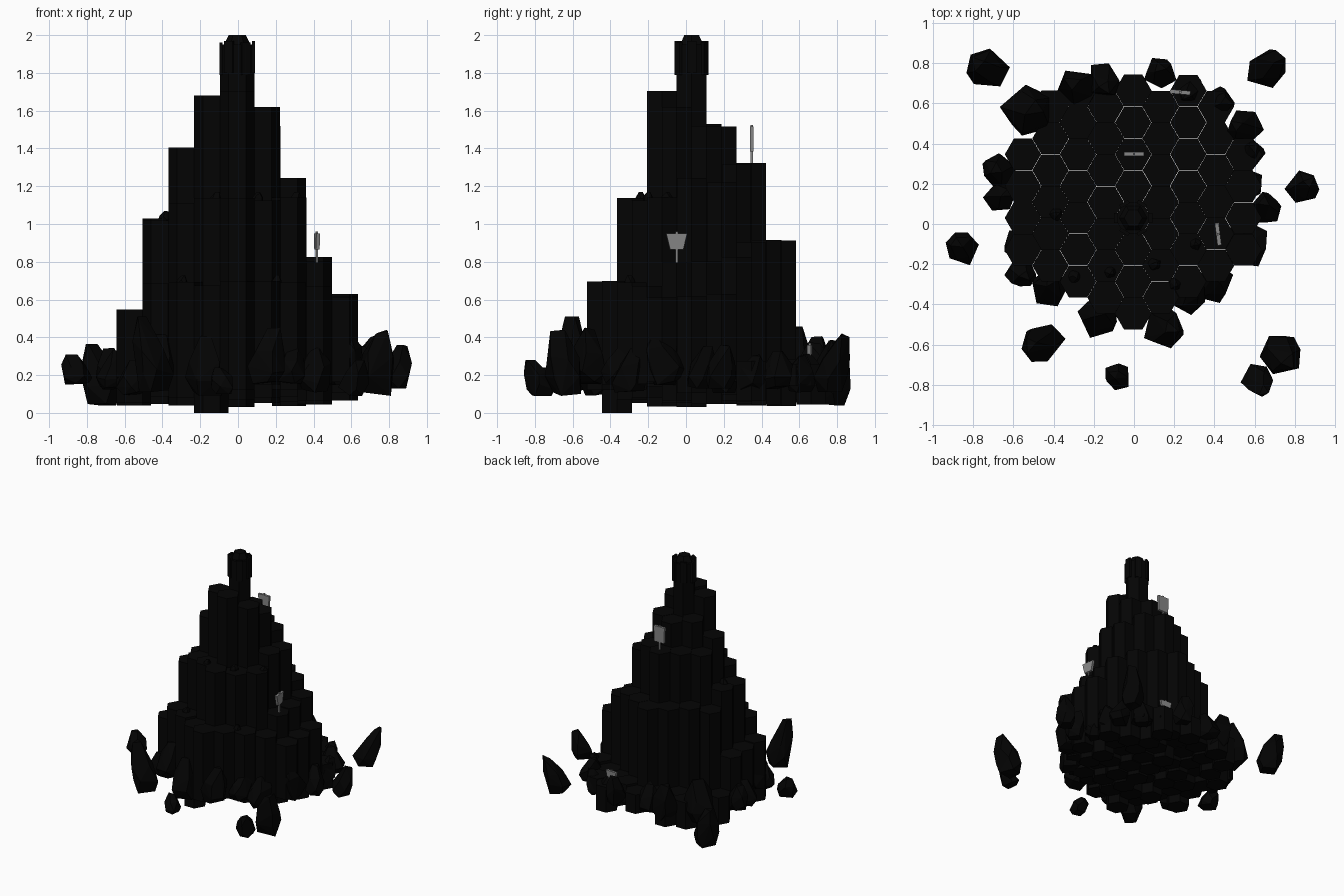
import bpy, bmesh, math, random
from mathutils import Vector, Matrix

random.seed(7)
cube = bpy.data.objects.get("Cube")
if cube:
    bpy.data.objects.remove(cube)


def material(name, v):
    m = bpy.data.materials.new(name)
    m.use_nodes = True
    m.diffuse_color = (v, v, v, 1)
    m.node_tree.nodes["Principled BSDF"].inputs["Base Color"].default_value = (v, v, v, 1)
    return m


BASALT = material("black basalt", 0.0012)
BOULDER = material("dark boulder", 0.001)
GREY = material("sign grey", 0.24)


def finish(bm, name, mat):
    bmesh.ops.recalc_face_normals(bm, faces=bm.faces)
    me = bpy.data.meshes.new(name)
    bm.to_mesh(me)
    bm.free()
    me.materials.append(mat)
    ob = bpy.data.objects.new(name, me)
    bpy.context.collection.objects.link(ob)
    return ob


def prism(bm, x, y, z0, z1, r, r_top=None):
    at = Matrix.Translation((x, y, (z0 + z1) / 2))
    bmesh.ops.create_cone(bm, cap_ends=True, segments=6, radius1=r,
                          radius2=r if r_top is None else r_top, depth=z1 - z0,
                          matrix=at @ Matrix.Rotation(math.pi / 2, 4, 'Z'))


def box(bm, centre, size, turn=0):
    bmesh.ops.create_cube(bm, size=1, matrix=Matrix.Translation(centre)
                          @ Matrix.Rotation(turn, 4, 'Z') @ Matrix.Diagonal((*size, 1)))


def rock(bm, x, y, r, z0, z1, tip):
    # convex chunk: broad flat foot, full belly, small cap shifted towards tip
    verts = []
    for level, count, width in ((0, 4, .75), (.25, 5, 1), (.6, 5, .85), (1, 3, .38)):
        phase = random.random() * math.tau
        shift = max(0, level - .25) / .75
        for i in range(count):
            a = phase + math.tau * (i + random.uniform(-.2, .2)) / count
            w = r * width * random.uniform(.88, 1.08)
            z = z0 + (z1 - z0) * min(1, max(0, level + random.uniform(-.08, .08)))
            verts.append(bm.verts.new((x + w * math.cos(a) + tip[0] * shift,
                                       y + w * math.sin(a) + tip[1] * shift, z)))
    hull = bmesh.ops.convex_hull(bm, input=verts)
    loose = [v for v in hull["geom_interior"] if isinstance(v, bmesh.types.BMVert)]
    bmesh.ops.delete(bm, geom=loose, context='VERTS')


# Stepped mound of hexagonal columns, heights by ring for each side
R = 0.0913
DX, DY = 1.5 * R, math.sqrt(3) * R
CX, CY = -0.004, 0.03
TIERS = {"east": (1.62, 1.235, .81, .63), "west": (1.72, 1.40, 1.03, .555),
         "south": (1.70, 1.13, .69, .45), "north": (1.53, 1.315, .92, .27)}


def side_of(dx, dy, ring):
    if dy < -.4 * abs(dx):
        return "south"
    if dy > (.6 if dx > 0 and ring in (2, 3) else .3) * abs(dx):
        return "north"
    return "east" if dx > 0 else "west"


rings = [bmesh.new() for _ in range(5)]
prism(rings[0], CX, CY, 0.03, 1.95, R)
for q in range(-4, 5):
    for s in range(-5, 6):
        dx, dy = q * DX, (s + q / 2) * DY
        x, y = CX + dx, CY + dy
        ring = max(abs(q), abs(s), abs(q + s))
        if ring not in range(1, 6) or math.hypot(x, y - 0.13) > 0.615:
            continue
        ring = min(ring, 4)
        top = TIERS[side_of(dx, dy, ring)][ring - 1] + random.uniform(-.02, .015)
        if ring == 1 and dx > 0 > dy:
            top = TIERS["east"][0]
        low = 0 if (q, s) == (-1, -2) else random.uniform(.03, .17)
        prism(rings[ring], x, y, low, top, R * random.uniform(.985, 1.005))
for bm, name in zip(rings, ("summit_column", "upper_columns", "middle_columns",
                            "lower_columns", "base_columns")):
    finish(bm, name, BASALT)

# Summit crown: corner shards round a tapered cap
bm = bmesh.new()
prism(bm, CX, CY, 1.94, 2.0, 0.075, 0.045)
for i in range(6):
    a = i * math.pi / 3
    box(bm, (CX + .086 * math.cos(a), CY + .08 * math.sin(a), 1.885 - .01 * (i % 2)),
        (.018, .05, .17), a)
finish(bm, "summit_crown", BASALT)

# Boulders leaning on the foot of the mound: x, y, radius
RIM = ((-.53, .56, .13), (-.67, .27, .09), (-.67, .13, .075), (-.58, -.1, .08),
       (-.56, -.24, .08), (-.42, -.32, .1), (-.17, -.46, .11), (.14, -.52, .11),
       (.27, -.37, .09), (.4, -.3, .1), (.56, -.1, .12), (.66, .07, .08),
       (.57, .2, .08), (.57, .34, .08), (.55, .48, .09), (.42, .6, .08),
       (.28, .67, .07), (.13, .75, .085), (-.15, .72, .09), (-.27, .67, .11))
bm = bmesh.new()
for x, y, r in RIM:
    low = random.uniform(.09, .16)
    lean = Vector((random.uniform(-.5, .5), random.uniform(-.5, .5))) * r
    rock(bm, x, y, r, low, low + r * random.uniform(2.2, 2.9), lean)
finish(bm, "foot_boulders", BOULDER)

# Floating rocks: x, y, radius, bottom, top, shift of the tip
FLOATING = ((-.72, .77, .105, .04, .37, (-.06, .03)), (.65, .76, .095, .11, .42, (.07, .07)),
            (.83, .18, .085, .13, .36, (.04, .03)), (-.85, -.12, .085, .15, .31, (-.03, .02)),
            (-.45, -.59, .105, .11, .51, (-.07, -.01)), (-.08, -.76, .07, .1, .24, (-.02, .02)),
            (.73, -.64, .11, .09, .44, (.04, -.04)), (.61, -.76, .08, .09, .28, (.03, -.07)))
for x, y, r, low, top, tip in FLOATING:
    bm = bmesh.new()
    rock(bm, x, y, r, low, top, tip)
    finish(bm, "floating_rock", BOULDER)

# Small rubble lying on the ledges
bm = bmesh.new()
for x, y, z in ((-.39, .05, 1.0), (.1, -.2, 1.1), (-.12, -.24, 1.1), (.3, -.1, 1.1),
                (.2, -.3, .66), (-.3, -.26, .66)):
    rock(bm, x, y, .035, z, z + .07, (.01, 0))
finish(bm, "ledge_rubble", BOULDER)


def sign(name, x, y, z, height, board, wide, narrow, turn):
    # flared board on a thin post
    bm = bmesh.new()
    box(bm, (0, 0, height / 2), (.012, .012, height))
    b0, b1 = height - board - .01, height - .01
    face = [bm.verts.new((px, -.01, pz)) for px, pz in
            ((-narrow, b0), (narrow, b0), (wide, b1), (-wide, b1))]
    f = bm.faces.new(face)
    out = bmesh.ops.extrude_face_region(bm, geom=[f])
    bmesh.ops.translate(bm, vec=(0, .02, 0),
                        verts=[v for v in out["geom"] if isinstance(v, bmesh.types.BMVert)])
    ob = finish(bm, name, GREY)
    ob.location = (x, y, z)
    ob.rotation_euler.z = turn


sign("east_sign", .418, -.05, .78, .18, .085, .056, .035, math.radians(97))
sign("upper_sign", 0, .348, 1.29, .235, .13, .05, .045, 0)
sign("lower_sign", .23, .655, .23, .14, .085, .05, .035, math.radians(-5))
